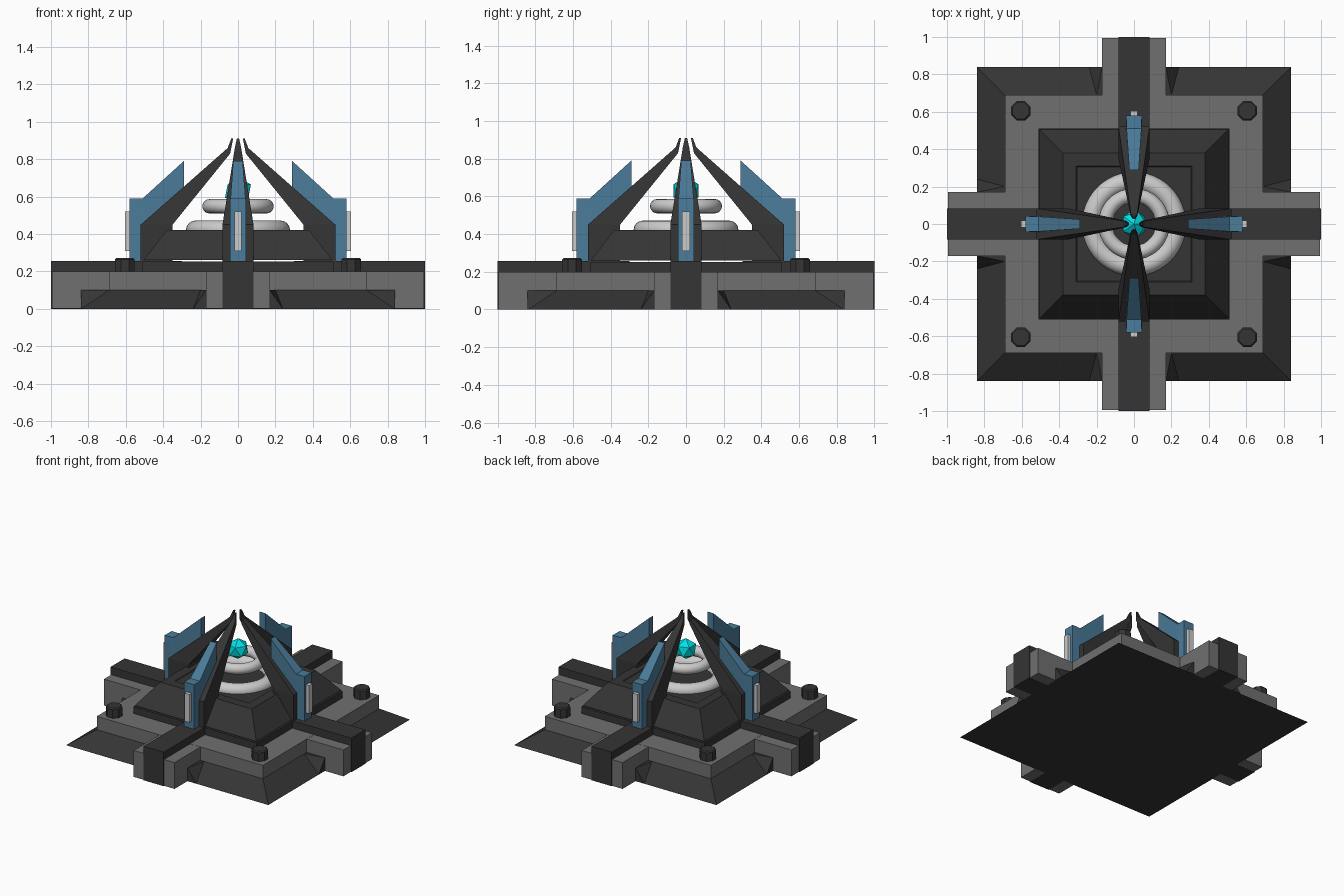
import bpy, bmesh
from math import pi
from mathutils import Matrix

if "Cube" in bpy.data.objects:
    bpy.data.objects.remove(bpy.data.objects["Cube"])


def material(name, rgb):
    m = bpy.data.materials.new(name)
    m.diffuse_color = (*rgb, 1)
    m.use_nodes = True
    m.node_tree.nodes["Principled BSDF"].inputs["Base Color"].default_value = m.diffuse_color
    return m


DARK = material("dark_metal", (0.035, 0.035, 0.035))
MID = material("mid_metal", (0.16, 0.16, 0.16))
LIGHT = material("light_metal", (0.6, 0.6, 0.6))
BLUE = material("blue_panel", (0.07, 0.2, 0.32))
CYAN = material("cyan_crystal", (0.0, 0.75, 0.8))


def finish(name, bm, mat):
    bmesh.ops.recalc_face_normals(bm, faces=bm.faces)
    me = bpy.data.meshes.new(name)
    bm.to_mesh(me)
    bm.free()
    me.materials.append(mat)
    ob = bpy.data.objects.new(name, me)
    bpy.context.collection.objects.link(ob)
    return ob


def loft(name, loops, mat, turn=0):
    """Skin a list of equal-length vertex loops and cap both ends."""
    bm = bmesh.new()
    rings = [[bm.verts.new(p) for p in lp] for lp in loops]
    n = len(rings[0])
    for a, b in zip(rings, rings[1:]):
        for i in range(n):
            j = (i + 1) % n
            bm.faces.new((a[i], a[j], b[j], b[i]))
    bm.faces.new(rings[0])
    bm.faces.new(rings[-1])
    bm.transform(Matrix.Rotation(turn, 4, 'Z'))
    return finish(name, bm, mat)


def square(h, z):
    return [(-h, -h, z), (h, -h, z), (h, h, z), (-h, h, z)]


def rect(x0, x1, w, z):
    return [(x0, -w, z), (x1, -w, z), (x1, w, z), (x0, w, z)]


def fin(name, stations, mat, turn):
    """Stations: outer r, outer z, inner r, inner z, half width."""
    loops = [[(ro, -w, zo), (ro, w, zo), (ri, w, zi), (ri, -w, zi)]
             for ro, zo, ri, zi, w in stations]
    return loft(name, loops, mat, turn)


# Sloped skirt, raised where it meets the arms
loft("skirt", [square(0.84, 0), square(0.69, 0.1)], DARK)

# Cross-shaped deck, one outline extruded for the square and one for the arms
loft("deck", [square(0.69, 0.09), square(0.69, 0.2)], MID)

for k in range(4):
    t = k * pi / 2
    # Arm with a dark rail running along it
    loft("arm", [rect(0.45, 0.995, 0.17, 0.001), rect(0.45, 0.995, 0.17, 0.199)], MID, t)
    loft("arm_rail", [rect(0.3, 1.0, 0.083, 0), rect(0.3, 1.0, 0.083, 0.256)], DARK, t)
    # Small gussets lifting the skirt beside the arm
    for s in (-1, 1):
        bm = bmesh.new()
        pts = [(0.84, s * 0.17, 0), (0.84, s * 0.24, 0),
               (0.84, s * 0.17, 0.1), (0.69, s * 0.17, 0.1), (0.69, s * 0.2, 0.1)]
        for p in pts:
            bm.verts.new(p)
        bmesh.ops.convex_hull(bm, input=bm.verts[:])
        bm.transform(Matrix.Rotation(t, 4, 'Z'))
        finish("skirt_gusset", bm, DARK)
    # Leaning dark buttress
    fin("buttress", [(0.52, 0.25, 0.35, 0.25, 0.083),
                     (0.52, 0.45, 0.35, 0.45, 0.083),
                     (0.055, 0.86, 0.042, 0.83, 0.017),
                     (0.036, 0.91, 0.026, 0.91, 0.006)], DARK, t)
    # Blue panel on the back of the buttress
    fin("blue_panel", [(0.58, 0.256, 0.5, 0.256, 0.042),
                       (0.58, 0.59, 0.5, 0.46, 0.042),
                       (0.51, 0.59, 0.49, 0.47, 0.04),
                       (0.29, 0.79, 0.29, 0.64, 0.025)], BLUE, t)
    # Light strip on the panel
    loft("panel_strip", [rect(0.57, 0.605, 0.02, 0.31), rect(0.57, 0.605, 0.02, 0.52)], LIGHT, t)
    # Corner bolt
    bm = bmesh.new()
    bmesh.ops.create_cone(bm, cap_ends=True, segments=8, radius1=0.057, radius2=0.057, depth=0.075,
                          matrix=Matrix.Rotation(t, 4, 'Z') @ Matrix.Translation((0.605, 0.605, 0.235))
                          @ Matrix.Rotation(pi / 8, 4, 'Z'))
    top = [e for e in bm.edges if all(v.co.z > 0.26 for v in e.verts)]
    bmesh.ops.bevel(bm, geom=top, offset=0.008, segments=1, affect='EDGES')
    finish("corner_bolt", bm, DARK)

# Central plinth on a low slab, with an inset top
loft("plinth_slab", [square(0.51, 0.19), square(0.51, 0.252)], DARK)
loft("plinth", [square(0.505, 0.26), square(0.38, 0.422), square(0.31, 0.422), square(0.305, 0.417)], DARK)

# Stacked rings
for name, major, minor, z in (("lower_ring", 0.228, 0.05, 0.422), ("upper_ring", 0.153, 0.038, 0.548)):
    bpy.ops.mesh.primitive_torus_add(major_segments=48, minor_segments=16, major_radius=major,
                                     minor_radius=minor, location=(0, 0, z))
    ring = bpy.context.object
    ring.name = name
    ring.data.materials.append(LIGHT)
    bpy.ops.object.shade_smooth()

# Floating faceted crystal
bpy.ops.mesh.primitive_ico_sphere_add(subdivisions=1, radius=0.077, location=(0, 0, 0.63))
crystal = bpy.context.object
crystal.name = "crystal"
crystal.data.materials.append(CYAN)
